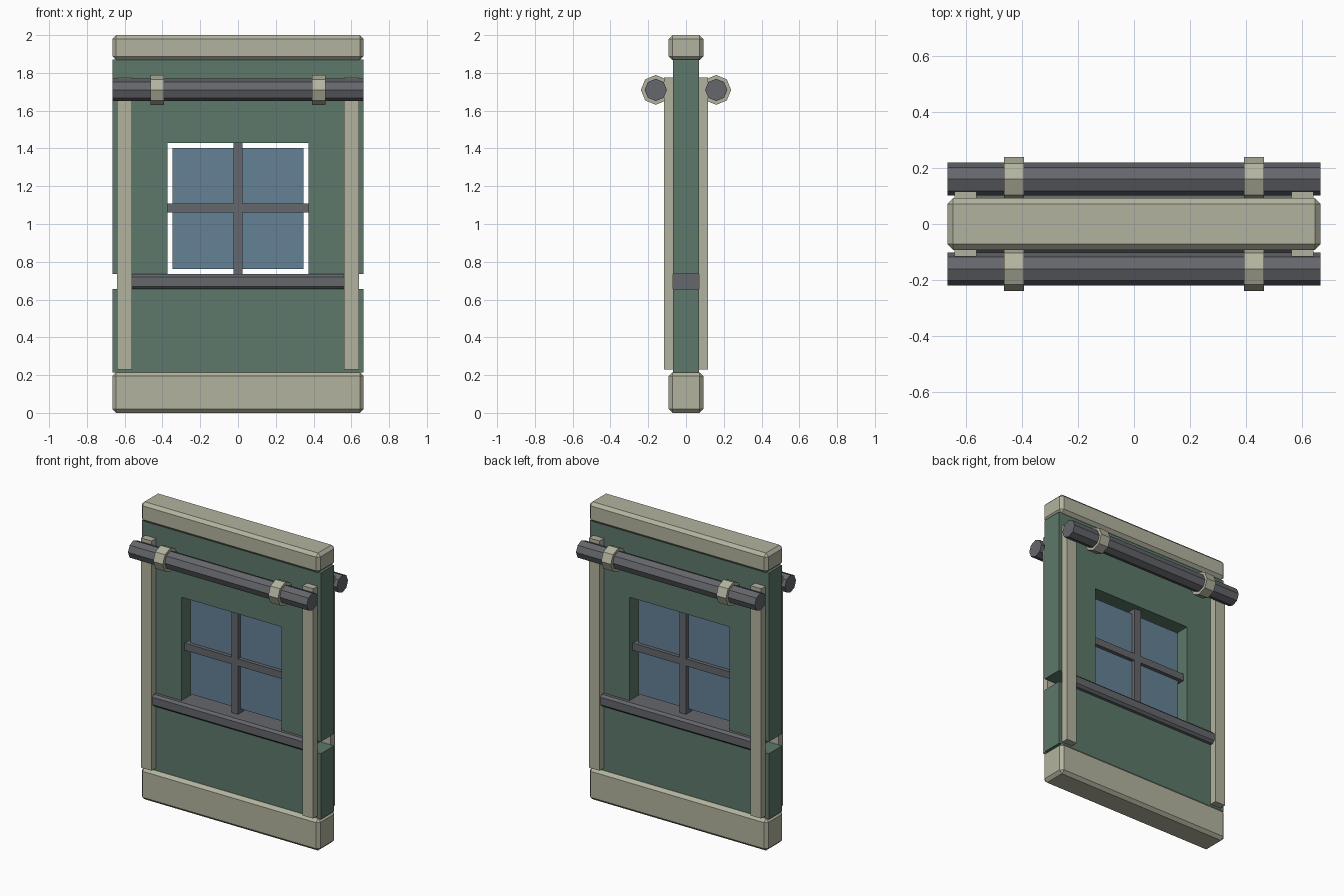
import bpy, bmesh
from math import pi
from mathutils import Matrix, Vector

if "Cube" in bpy.data.objects:
    bpy.data.objects.remove(bpy.data.objects["Cube"])


def material(name, rgb):
    m = bpy.data.materials.new(name)
    m.diffuse_color = (*rgb, 1)
    m.use_nodes = True
    m.node_tree.nodes["Principled BSDF"].inputs["Base Color"].default_value = m.diffuse_color
    return m


TRIM = material("cream_trim", (0.45, 0.45, 0.35))
GREEN = material("green_panel", (0.11, 0.19, 0.145))
METAL = material("dark_metal", (0.13, 0.135, 0.15))
GLASS = material("blue_glass", (0.13, 0.22, 0.30))


def finish(name, bm, mat):
    bmesh.ops.recalc_face_normals(bm, faces=bm.faces)
    me = bpy.data.meshes.new(name)
    bm.to_mesh(me)
    bm.free()
    me.materials.append(mat)
    ob = bpy.data.objects.new(name, me)
    bpy.context.collection.objects.link(ob)
    return ob


def box(name, x, y, z, mat, chamfer=0):
    """Box from (min, max) ranges, optionally with chamfered edges."""
    bm = bmesh.new()
    size = [r[1] - r[0] for r in (x, y, z)]
    mid = Vector([(r[0] + r[1]) / 2 for r in (x, y, z)])
    bmesh.ops.create_cube(bm, size=1, matrix=Matrix.Translation(mid) @ Matrix.Diagonal((*size, 1)))
    if chamfer:
        bmesh.ops.bevel(bm, geom=bm.edges[:], offset=chamfer, segments=1,
                        affect='EDGES', clamp_overlap=True)
    return finish(name, bm, mat)


def prism(name, profile, axis, half, mat):
    """Extrude a 2D profile along x or y, centred on the origin."""
    bm = bmesh.new()
    if axis == 'x':
        pts, move = [(-half, a, b) for a, b in profile], (2 * half, 0, 0)
    else:
        pts, move = [(a, -half, b) for a, b in profile], (0, 2 * half, 0)
    face = bm.faces.new([bm.verts.new(p) for p in pts])
    out = bmesh.ops.extrude_face_region(bm, geom=[face], use_keep_orig=True)
    verts = [g for g in out["geom"] if isinstance(g, bmesh.types.BMVert)]
    bmesh.ops.translate(bm, verts=verts, vec=move)
    return finish(name, bm, mat)


def rod(name, x, y, z, radius, length, mat):
    """Eight-sided rod lying along x."""
    bm = bmesh.new()
    bmesh.ops.create_cone(bm, cap_ends=True, segments=8, radius1=radius, radius2=radius, depth=length,
                          matrix=Matrix.Translation((x, y, z)) @ Matrix.Rotation(pi / 2, 4, 'Y'))
    return finish(name, bm, mat)


W = 0.665

# Chamfered base and cap beams
box("base_beam", (-W, W), (-0.092, 0.092), (0, 0.215), TRIM, 0.02)
box("cap_beam", (-W, W), (-0.092, 0.092), (1.868, 2.0), TRIM, 0.02)

# Wall: solid lower panel, arch-shaped upper panel around the window
box("lower_panel", (-W, W), (-0.07, 0.07), (0.213, 0.655), GREEN)
prism("upper_panel", [(-W, 0.735), (-0.372, 0.735), (-0.372, 1.43), (0.372, 1.43),
                      (0.372, 0.735), (W, 0.735), (W, 1.87), (-W, 1.87)], 'y', 0.07, GREEN)

# Window sill with chamfered long edges
d, c, lo, hi = 0.105, 0.015, 0.655, 0.735
prism("window_sill", [(-d, lo + c), (-d + c, lo), (d - c, lo), (d, lo + c),
                      (d, hi - c), (d - c, hi), (-d + c, hi), (-d, hi - c)], 'x', 0.562, METAL)

# Glass and crossing bars
box("window_glass", (-0.348, 0.348), (-0.01, 0.01), (0.763, 1.402), GLASS)
box("vertical_bar", (-0.025, 0.025), (-0.036, 0.036), (0.735, 1.43), METAL)
box("horizontal_bar", (-0.372, 0.372), (-0.035, 0.035), (1.06, 1.108), METAL)

# Posts, pipes and pipe clamps on both faces
for side, s in (("front", -1), ("back", 1)):
    rod(f"{side}_pipe", 0, s * 0.16, 1.71, 0.059, 2 * W, METAL)
    for hand, h in (("left", -1), ("right", 1)):
        box(f"{side}_{hand}_post", sorted((h * 0.562, h * 0.64)), sorted((s * 0.07, s * 0.116)),
            (0.23, 1.775), TRIM)
        rod(f"{side}_{hand}_clamp", h * 0.428, s * 0.16, 1.71, 0.079, 0.072, TRIM)
